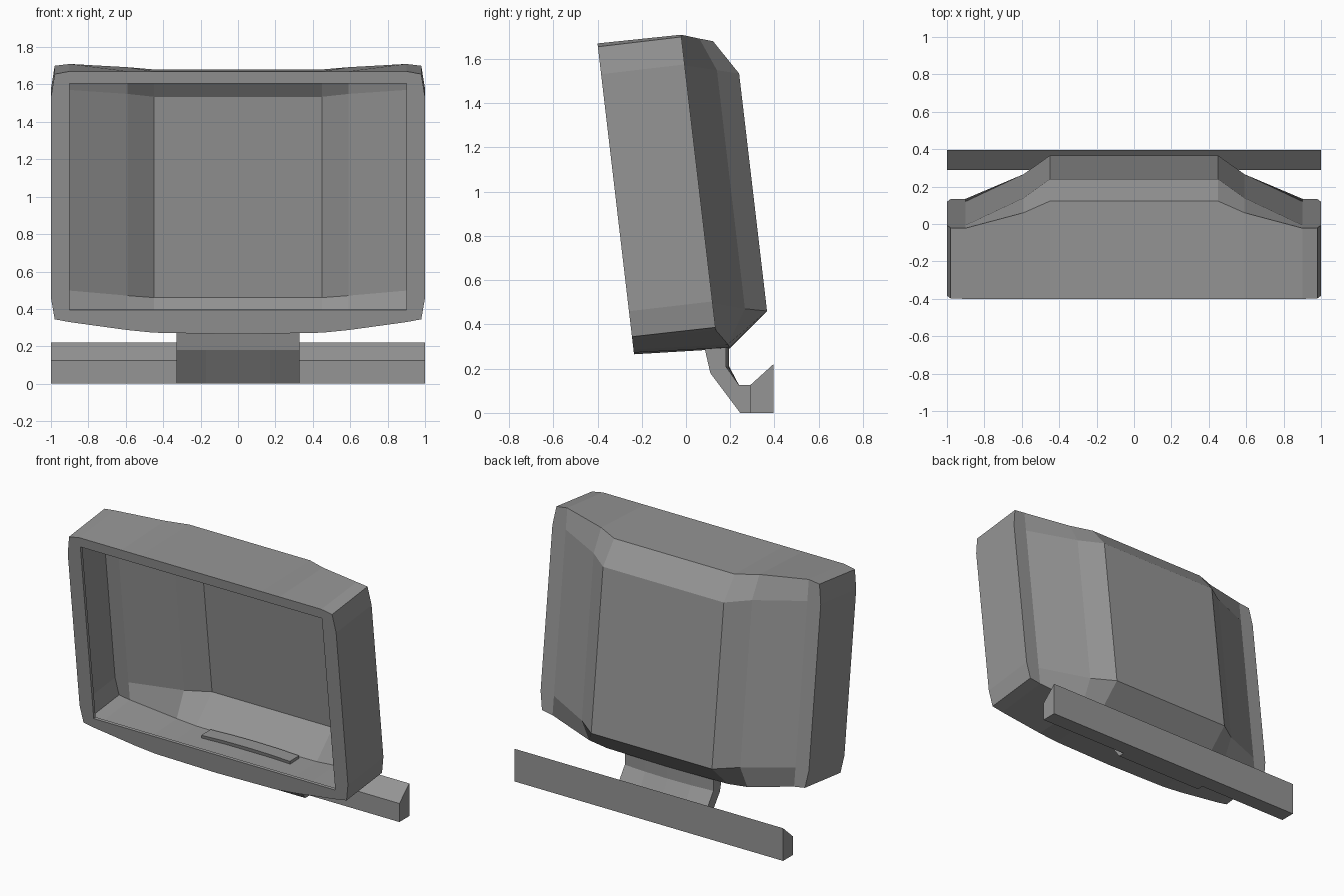
import bpy, bmesh, math

cube = bpy.data.objects.get("Cube")
if cube:
    bpy.data.objects.remove(cube)

grey = bpy.data.materials.new("plain_grey")
grey.use_nodes = True
colour = (0.3, 0.3, 0.3, 1)
grey.diffuse_color = colour
grey.node_tree.nodes["Principled BSDF"].inputs["Base Color"].default_value = colour


def half_part(name, loops, closed=False):
    """Bridge matching point loops, then mirror them across x = 0."""
    bm = bmesh.new()
    rings = [[bm.verts.new(p) for p in loop] for loop in loops]
    for a, b in zip(rings, rings[1:]):
        n = len(a)
        for i in range(n if closed else n - 1):
            j = (i + 1) % n
            bm.faces.new((a[i], a[j], b[j], b[i]))
    if closed:
        bm.faces.new(rings[-1])
    else:
        # back panel joins the top half of the last loop to the bottom half
        last = rings[-1]
        n = len(last)
        for i in range(n // 2 - 1):
            bm.faces.new((last[i], last[i + 1], last[n - 2 - i], last[n - 1 - i]))
    bmesh.ops.remove_doubles(bm, verts=bm.verts, dist=0.0005)
    bmesh.ops.dissolve_degenerate(bm, edges=bm.edges, dist=0.0005)
    bmesh.ops.recalc_face_normals(bm, faces=bm.faces)
    mesh = bpy.data.meshes.new(name)
    bm.to_mesh(mesh)
    bm.free()
    mesh.materials.append(grey)
    obj = bpy.data.objects.new(name, mesh)
    bpy.context.collection.objects.link(obj)
    mirror = obj.modifiers.new("mirror", "MIRROR")
    mirror.use_clip = True
    return obj


# Housing loops run from top centre round the side to bottom centre: x, depth, height
xs = [0, .45, .59, .9, .98, 1]
xs += xs[::-1]
front_v = [1.415, 1.415, 1.415, 1.415, 1.40, 1.275, .196, .08, .065, .022, .008, 0]
rim_v = [1.364, 1.364, 1.383, 1.41, 1.40, 1.275, .196, .078, .065, -.005, -.02, -.025]
rim_d = [.52, .52, .46, .38, .38, .38, .38, .38, .38, .427, .432, .432]
back_x = [0, .45, .59, .9, 1, 1]
back_x += back_x[::-1]
back_d = [.62, .62, .522, .38, .38, .38]
back_d += back_d[::-1]
back_v = [1.205, 1.205, 1.232, 1.27, 1.275, 1.275, .196, .196, .19, .146, .124, .124]
open_v = [1.35] * 6 + [.131] * 6

lip = [(min(x, .9), .02, v) for x, v in zip(xs, open_v)]
opening = [(x, 0, v) for x, _, v in lip]
front = [(x, 0, v) for x, v in zip(xs, front_v)]
rim = list(zip(xs, rim_d, rim_v))
back = list(zip(back_x, back_d, back_v))
housing = half_part("mirror_housing", [lip, opening, front, rim, back])
housing.location = (0, -.235, .265)
housing.rotation_euler.x = math.radians(6.7)

# Mounting bar
bar_profile = [(.29, 0), (.395, 0), (.395, .22), (.29, .125)]
half_part("mounting_bar", [[(x, y, z) for y, z in bar_profile] for x in (0, 1)], True)

# Bent stem, bowed slightly backwards in the middle of its upper part
stem_profile = [(.08, .31), (.11, .18), (.245, 0), (.29, 0),
                (.29, .125), (.24, .125), (.18, .21), (.18, .31)]
half_part("support_stem", [[(x, y + (bow if z > .15 else 0), z) for y, z in stem_profile]
                           for x, bow in ((0, .015), (.17, .011), (.33, 0))], True)
